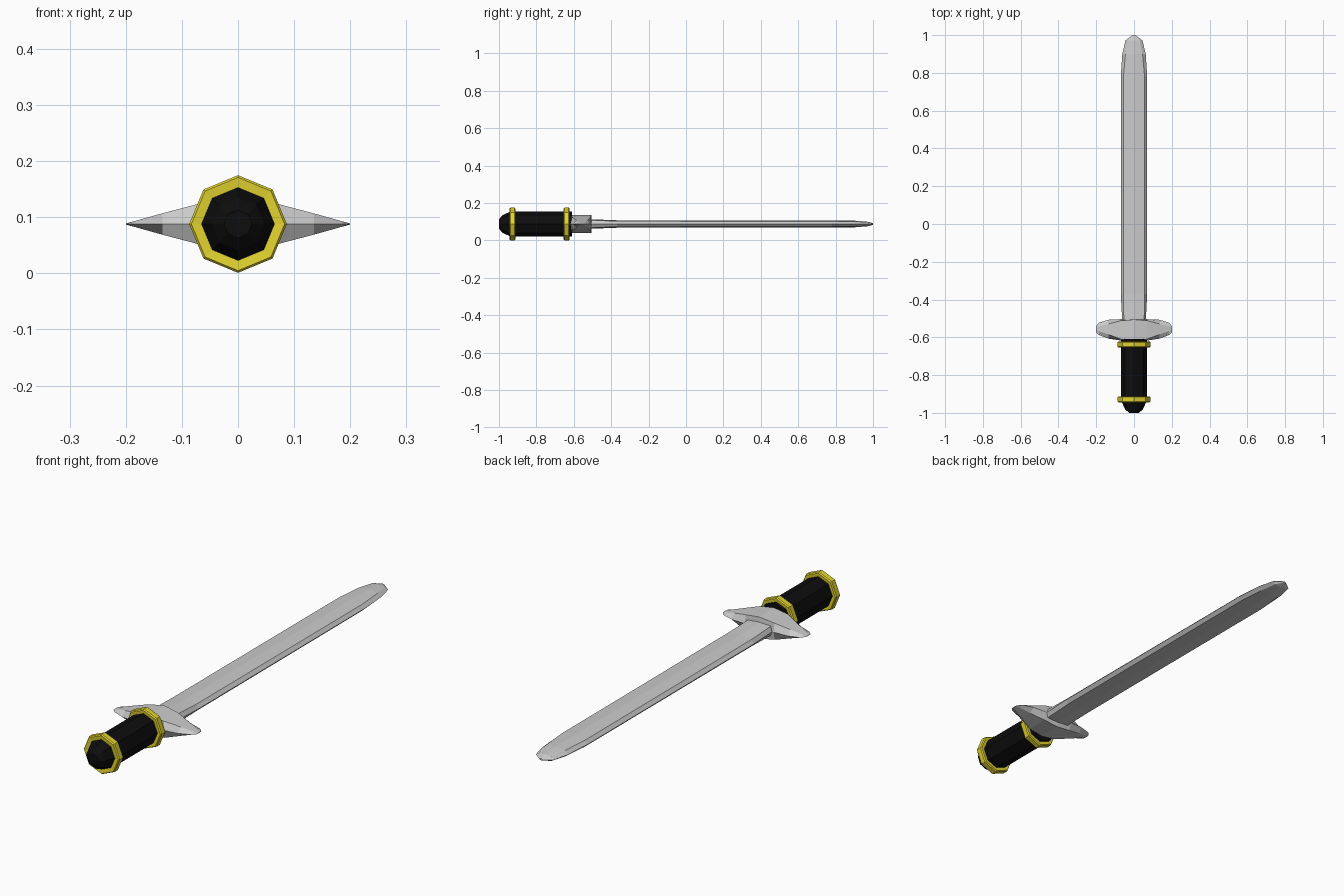
import bpy, bmesh, math

if "Cube" in bpy.data.objects:
    bpy.data.objects.remove(bpy.data.objects["Cube"])

CZ = 0.088  # height of the sword's long axis


def material(name, color):
    m = bpy.data.materials.new(name)
    m.diffuse_color = color
    m.use_nodes = True
    m.node_tree.nodes["Principled BSDF"].inputs["Base Color"].default_value = m.diffuse_color
    return m


black = material("black_grip", (0.004, 0.004, 0.004, 1))
gold = material("gold_trim", (0.77, 0.66, 0.03, 1))


def loft(name, rings, mat=None, closed=False):
    """Skin equal-sized rings of points; cap the ends or close into a loop."""
    bm = bmesh.new()
    loops = [[bm.verts.new(p) for p in ring] for ring in rings]
    n = len(loops[0])
    pairs = list(zip(loops, loops[1:]))
    if closed:
        pairs.append((loops[-1], loops[0]))
    for a, b in pairs:
        for i in range(n):
            j = (i + 1) % n
            bm.faces.new((a[i], a[j], b[j], b[i]))
    if not closed:
        bm.faces.new(loops[0])
        bm.faces.new(loops[-1])
    bmesh.ops.remove_doubles(bm, verts=bm.verts, dist=0.0005)
    bmesh.ops.recalc_face_normals(bm, faces=bm.faces)
    me = bpy.data.meshes.new(name)
    bm.to_mesh(me)
    bm.free()
    ob = bpy.data.objects.new(name, me)
    bpy.context.collection.objects.link(ob)
    if mat:
        me.materials.append(mat)
    return ob


def octagon(y, r):
    return [(r * math.cos(i * math.pi / 4), y, CZ + r * math.sin(i * math.pi / 4))
            for i in range(8)]


# Grip with its rounded pommel
loft("grip", [octagon(y, r) for y, r in
              [(-1.0, 0.025), (-0.982, 0.047), (-0.94, 0.066), (-0.92, 0.068), (-0.61, 0.068)]], black)

# Gold collars at both ends of the grip
for name, y in (("pommel_collar", -0.928), ("guard_collar", -0.638)):
    loft(name, [octagon(y + dy, r) for dy, r in
                [(-0.014, 0.064), (-0.016, 0.083), (-0.011, 0.087),
                 (0.011, 0.087), (0.016, 0.083), (0.014, 0.064)]], gold, closed=True)


# Crossguard: six-sided sections along x, thinning to an edge at each end
def guard_section(x, y0, y1, h, inset):
    return [(x, y0, CZ), (x, y0 + inset, CZ + h), (x, y1 - inset, CZ + h),
            (x, y1, CZ), (x, y1 - inset, CZ - h), (x, y0 + inset, CZ - h)]


half = [(0.0, -0.622, -0.504, 0.047, 0.002), (0.07, -0.617, -0.504, 0.036, 0.008),
        (0.135, -0.607, -0.507, 0.019, 0.022), (0.185, -0.588, -0.522, 0.005, 0.02),
        (0.2, -0.573, -0.54, 0.001, 0.01)]
sections = [(-s[0], *s[1:]) for s in reversed(half[1:])] + half
loft("crossguard", [guard_section(*s) for s in sections])


# Blade: shallow ridge, bevelled edges, thicker root and blunt point
def blade_section(y, w, e, t, s):
    return [(w, y, CZ), (e, y, CZ + s), (0, y, CZ + t), (-e, y, CZ + s),
            (-w, y, CZ), (-e, y, CZ - s), (0, y, CZ - t), (e, y, CZ - s)]


loft("blade", [blade_section(*s) for s in
               [(-0.52, 0.062, 0.054, 0.025, 0.02), (-0.5, 0.063, 0.054, 0.025, 0.02),
                (-0.37, 0.07, 0.056, 0.02, 0.015), (0.78, 0.07, 0.056, 0.019, 0.014),
                (0.9, 0.062, 0.045, 0.018, 0.013), (0.972, 0.045, 0.03, 0.012, 0.009),
                (1.0, 0.008, 0.005, 0.004, 0.003)]])
